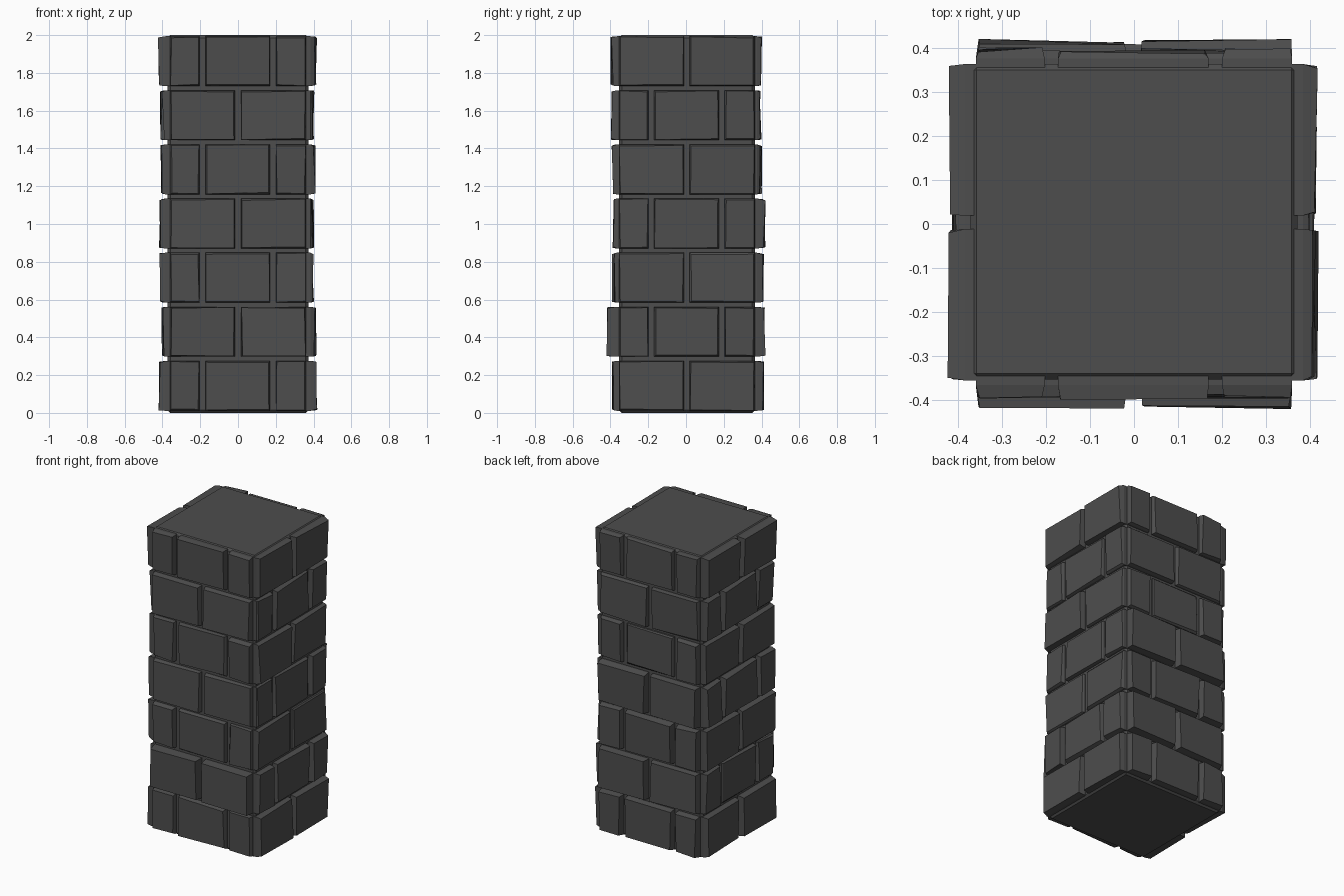
import bpy, bmesh, random
from mathutils import Vector

if "Cube" in bpy.data.objects:
    bpy.data.objects.remove(bpy.data.objects["Cube"])

random.seed(4)

stone = bpy.data.materials.new("dark grey stone")
stone.diffuse_color = (0.075, 0.075, 0.075, 1)
stone.use_nodes = True
stone.node_tree.nodes["Principled BSDF"].inputs["Base Color"].default_value = stone.diffuse_color

CX, Y0, Y1 = 0.372, -0.354, 0.364      # core extents
ROW, BRICK = 0.2865, 0.264             # course pitch and brick height


def finish(bm, name):
    bmesh.ops.recalc_face_normals(bm, faces=bm.faces)
    mesh = bpy.data.meshes.new(name)
    bm.to_mesh(mesh)
    bm.free()
    mesh.materials.append(stone)
    obj = bpy.data.objects.new(name, mesh)
    bpy.context.collection.objects.link(obj)
    return obj


# Core block with a small chamfer
bm = bmesh.new()
bmesh.ops.create_cube(bm, size=1)
for v in bm.verts:
    v.co = (v.co.x * 2 * CX, (Y0 + Y1) / 2 + v.co.y * (Y1 - Y0), v.co.z * 2 + 1)
bmesh.ops.bevel(bm, geom=list(bm.edges), offset=0.014, segments=1,
                affect='EDGES', profile=0.5)
finish(bm, "pillar_core")


def add_brick(bm, normal, tangent, base, u0, u1, z0, z1, reach):
    """Slab with a chamfered, slightly crooked outer face."""
    corners = [(u0, z0, 1, 1), (u1, z0, -1, 1), (u1, z1, -1, -1), (u0, z1, 1, -1)]
    depths = [reach - random.uniform(0.0, 0.013) for _ in corners]
    depths[random.randrange(4)] = reach
    rings = [[], [], []]
    for (u, z, su, sz), d in zip(corners, depths):
        iu, iz = random.uniform(0.002, 0.010), random.uniform(0.002, 0.010)
        for ring, a, b, dist in ((rings[0], 0, 0, base - 0.02),
                                 (rings[1], 0, 0, base + 0.012),
                                 (rings[2], su * iu, sz * iz, d)):
            ring.append(bm.verts.new(tangent * (u + a) + normal * dist
                                     + Vector((0, 0, z + b))))
    bm.faces.new(rings[0])
    bm.faces.new(rings[2])
    for lo, hi in zip(rings, rings[1:]):
        for i in range(4):
            j = (i + 1) % 4
            bm.faces.new((lo[i], lo[j], hi[j], hi[i]))


HALVES = [(-0.36, -0.015), (0.015, 0.36)]
THIRDS = [(-0.36, -0.203), (-0.173, 0.17), (0.2, 0.36)]
X, Y = Vector((1, 0, 0)), Vector((0, 1, 0))

# side: normal, tangent, core distance, tangent shift, first course,
# second course, outermost reach of each course from the bottom up
SIDES = {
    "front": (-Y, X, -Y0, 0, THIRDS, HALVES,
              (.392, .421, .391, .389, .394, .397, .400)),
    "back": (Y, X, Y1, 0, THIRDS, HALVES,
             (.414, .421, .414, .421, .402, .400, .402)),
    "left": (-X, Y, CX, 0.004, HALVES, THIRDS,
             (.420, .406, .415, .418, .410, .412, .424)),
    "right": (X, Y, CX, 0.004, HALVES, THIRDS,
              (.420, .416, .402, .403, .411, .404, .418)),
}

# Brick facing, one object per side
for side, (n, t, base, shift, first, second, reaches) in SIDES.items():
    bm = bmesh.new()
    for row, reach in enumerate(reaches):
        spans = second if row % 2 else first
        proud = random.randrange(len(spans))
        z0 = 0.011 + row * ROW
        for i, (u0, u1) in enumerate(spans):
            r = reach if i == proud else reach - random.uniform(0, 0.010)
            add_brick(bm, n, t, base, u0 + shift, u1 + shift,
                      z0, z0 + BRICK, max(r, base + 0.028))
    finish(bm, side + "_bricks")
